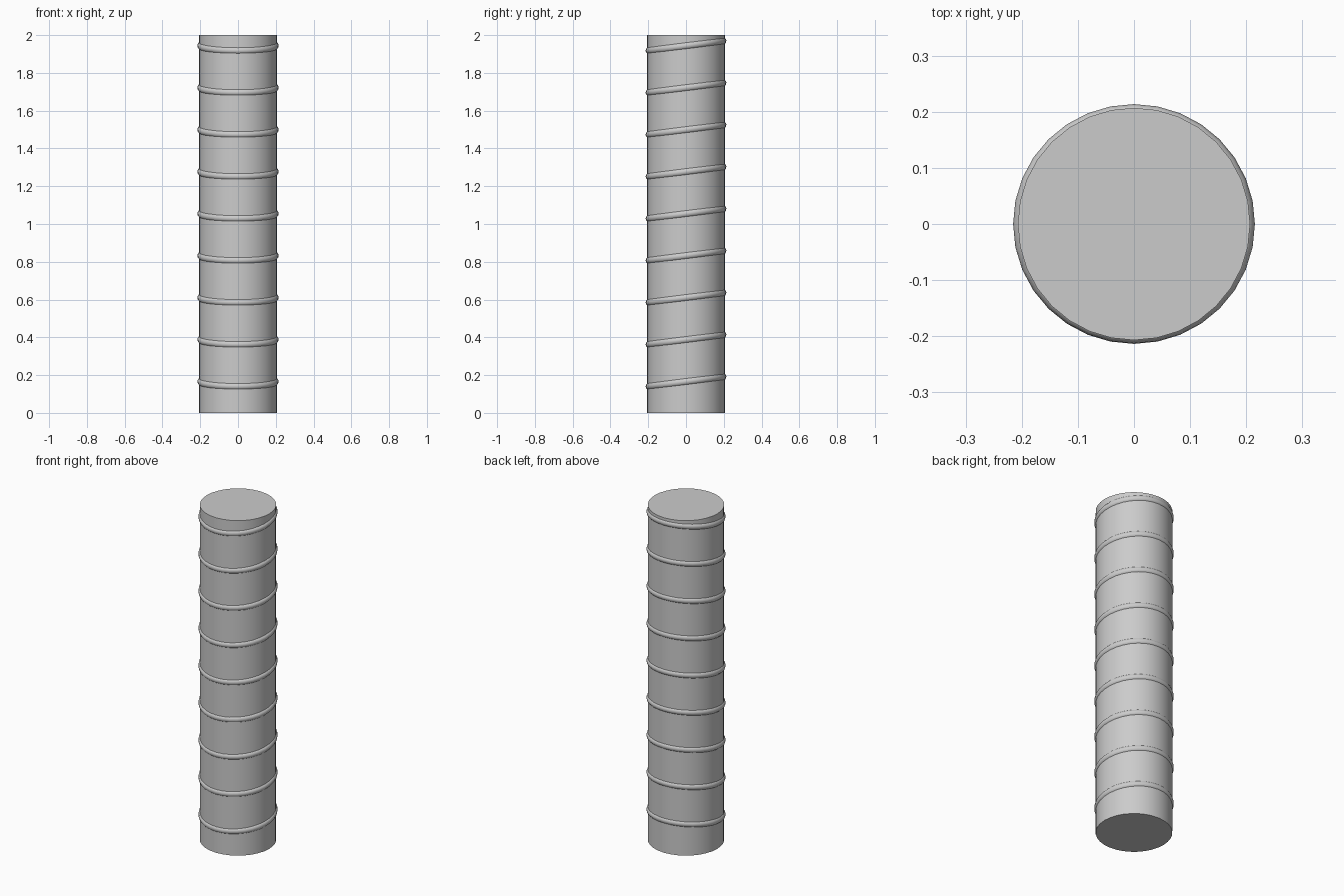
import bpy, math

if "Cube" in bpy.data.objects:
    bpy.data.objects.remove(bpy.data.objects["Cube"])

# Round bar core
bpy.ops.mesh.primitive_cylinder_add(vertices=32, radius=0.207, depth=2, location=(0, 0, 1))
bar = bpy.context.object
bar.name = "bar_core"
bpy.ops.object.shade_smooth_by_angle(angle=math.radians(40))

# Nine slightly tilted ribs, higher at the back
for i in range(9):
    bpy.ops.mesh.primitive_torus_add(
        major_segments=32, minor_segments=12, major_radius=0.195, minor_radius=0.0205,
        location=(0, 0, 0.166 + i * 2 / 9), rotation=(math.radians(7.5), 0, 0))
    rib = bpy.context.object
    rib.name = f"rib_{i + 1}"
    bpy.ops.object.shade_smooth_by_angle(angle=math.radians(40))
